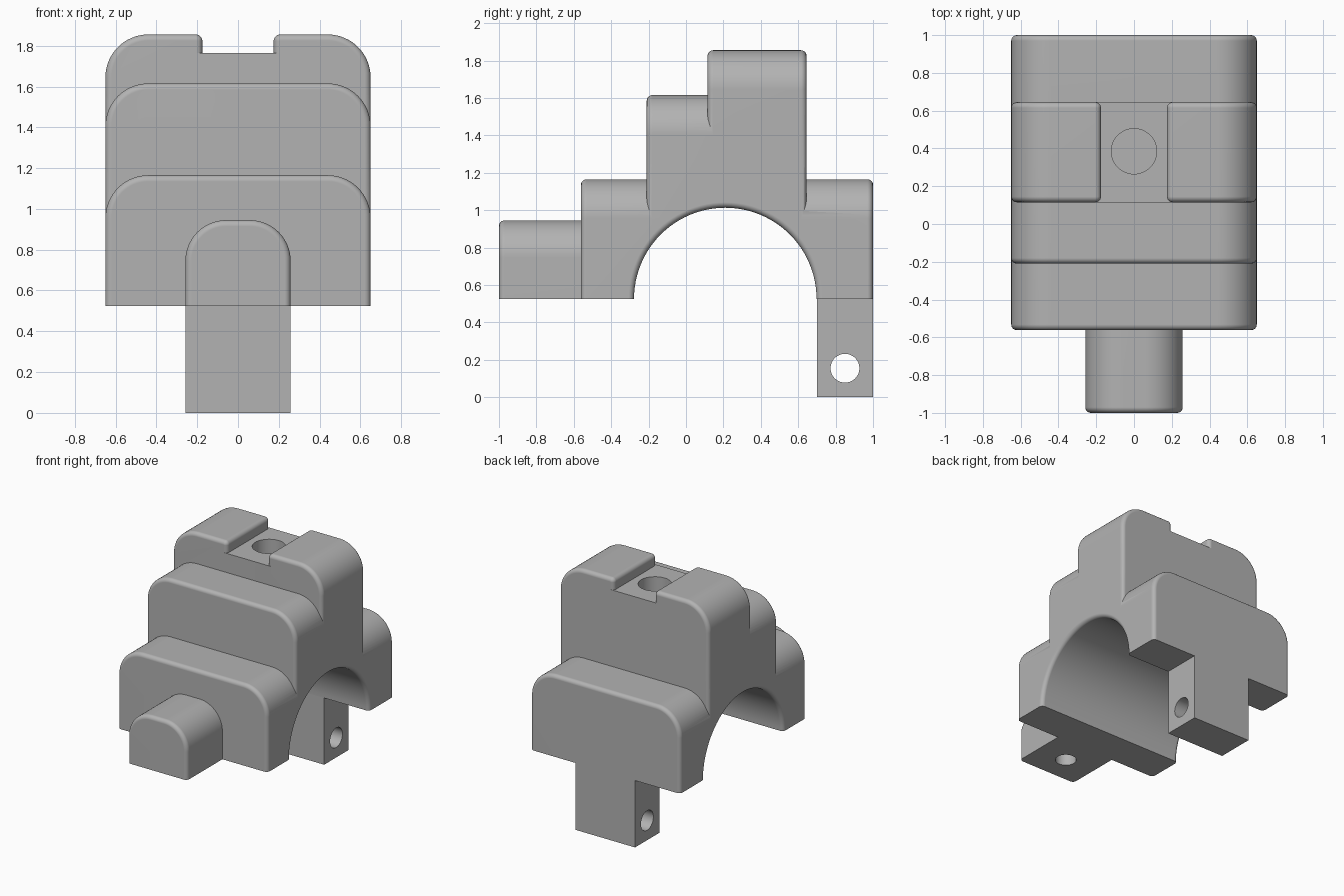
import bpy
import bmesh
from math import sin, cos, pi
from mathutils import Matrix

FILLET = 0.03
BASE_Z = 0.525
STEPS = 6

if "Cube" in bpy.data.objects:
    bpy.data.objects.remove(bpy.data.objects["Cube"], do_unlink=True)

grey = bpy.data.materials.new("Plain grey")
grey.use_nodes = True
colour = (0.45, 0.45, 0.45, 1)
grey.diffuse_color = colour
grey.node_tree.nodes["Principled BSDF"].inputs["Base Color"].default_value = colour


def finish(name, bm):
    bmesh.ops.recalc_face_normals(bm, faces=bm.faces[:])
    mesh = bpy.data.meshes.new(name)
    bm.to_mesh(mesh)
    bm.free()
    mesh.materials.append(grey)
    obj = bpy.data.objects.new(name, mesh)
    bpy.context.collection.objects.link(obj)
    return obj


def loft(name, rings):
    """Skin a row of equal point rings and cap both ends."""
    bm = bmesh.new()
    loops = [[bm.verts.new(p) for p in ring] for ring in rings]
    for a, b in zip(loops, loops[1:]):
        for i in range(len(a)):
            j = (i + 1) % len(a)
            bm.faces.new((a[i], a[j], b[j], b[i]))
    bm.faces.new(loops[0])
    bm.faces.new(loops[-1])
    return finish(name, bm)


def arch(x0, x1, z0, z1, r0, r1):
    """Upright outline with both top corners rounded."""
    pts = [(x0, z0)]
    for cx, r, start in ((x0 + r0, r0, pi), (x1 - r1, r1, pi / 2)):
        for i in range(17):
            a = start - pi / 2 * i / 16
            pts.append((cx + r * cos(a), z1 - r + r * sin(a)))
    return pts + [(x1, z0)]


def block(name, x0, x1, y0, y1, z0, z1, r0, r1):
    """Arch block with rounded front and back rims."""
    rows = []
    for i in range(STEPS + 1):
        a = pi / 2 * i / STEPS
        rows.append((FILLET * (1 - cos(a)), FILLET * (1 - sin(a))))
    stations = [(y0 + dy, d) for dy, d in rows]
    stations += [(y1 - dy, d) for dy, d in reversed(rows)]
    rings = []
    for y, d in stations:
        outline = arch(x0 + d, x1 - d, z0, z1 - d, r0 - d, r1 - d)
        rings.append([(x, y, z) for x, z in outline])
    return loft(name, rings)


def box(name, half_x, y0, y1, z0, z1):
    bm = bmesh.new()
    bmesh.ops.create_cube(bm, size=1, matrix=Matrix.Translation(
        (0, (y0 + y1) / 2, (z0 + z1) / 2)) @ Matrix.Diagonal(
        (2 * half_x, y1 - y0, z1 - z0, 1)))
    return finish(name, bm)


def drill(name, centre, radius, depth, axis="Z"):
    bm = bmesh.new()
    turn = Matrix.Rotation(pi / 2, 4, "Y") if axis == "X" else Matrix()
    bmesh.ops.create_cone(bm, cap_ends=True, segments=48, radius1=radius,
                          radius2=radius, depth=depth,
                          matrix=Matrix.Translation(centre) @ turn)
    return finish(name, bm)


# Stepped body, nose, leg and the two raised pads on top
body = block("bracket_body", -0.65, 0.65, -0.562, 1, BASE_Z, 1.165, 0.21, 0.21)
additions = [
    block("middle_step", -0.65, 0.65, -0.21, 0.4, 0.7, 1.615, 0.21, 0.21),
    block("right_pad", -0.65, -0.175, 0.115, 0.645, 0.75, 1.855, 0.21, 0.032),
    block("left_pad", 0.175, 0.65, 0.115, 0.645, 0.75, 1.855, 0.032, 0.21),
    box("slot_core", 0.25, 0.115, 0.645, 0.8, 1.765),
    block("nose", -0.258, 0.258, -1, -0.45, BASE_Z, 0.945, 0.2, 0.2),
    box("rear_leg", 0.258, 0.7, 1, 0, 0.6),
]

# Main bore, flared at both mouths
stations = [(0.8, FILLET)]
for i in range(STEPS, -1, -1):
    a = pi / 2 * i / STEPS
    stations.append((0.65 - FILLET + FILLET * sin(a), FILLET * (1 - cos(a))))
stations = [(-x, d) for x, d in stations] + [(x, d) for x, d in reversed(stations)]
rings = []
for x, d in stations:
    r = 0.488 + d
    rings.append([(x, 0.21 + r * cos(2 * pi * k / 96), BASE_Z + r * sin(2 * pi * k / 96))
                  for k in range(96)])
bore = loft("bore_cutter", rings)

# Pin hole and blind holes
cutters = [
    drill("leg_hole_cutter", (0, 0.85, 0.155), 0.077, 1, "X"),
    drill("top_hole_cutter", (0, 0.385, 1.7), 0.12, 0.7),
    drill("nose_hole_cutter", (0, -0.78, BASE_Z), 0.077, 0.5),
]


def combine(tool, operation):
    mod = body.modifiers.new(tool.name, "BOOLEAN")
    mod.operation = operation
    mod.solver = "EXACT"
    mod.object = tool
    bpy.context.view_layer.update()
    graph = bpy.context.evaluated_depsgraph_get()
    mesh = bpy.data.meshes.new_from_object(body.evaluated_get(graph))
    body.modifiers.clear()
    body.data = mesh
    bpy.data.objects.remove(tool, do_unlink=True)


# The bore is cut before the leg joins, so the leg stays whole
leg = additions.pop()
for part in additions:
    combine(part, "UNION")
combine(bore, "DIFFERENCE")
combine(leg, "UNION")
for tool in cutters:
    combine(tool, "DIFFERENCE")

bpy.ops.object.select_all(action="DESELECT")
body.select_set(True)
bpy.context.view_layer.objects.active = body
bpy.ops.object.shade_smooth_by_angle(angle=pi / 7)
weighted = body.modifiers.new("Even shading", "WEIGHTED_NORMAL")
weighted.keep_sharp = True
